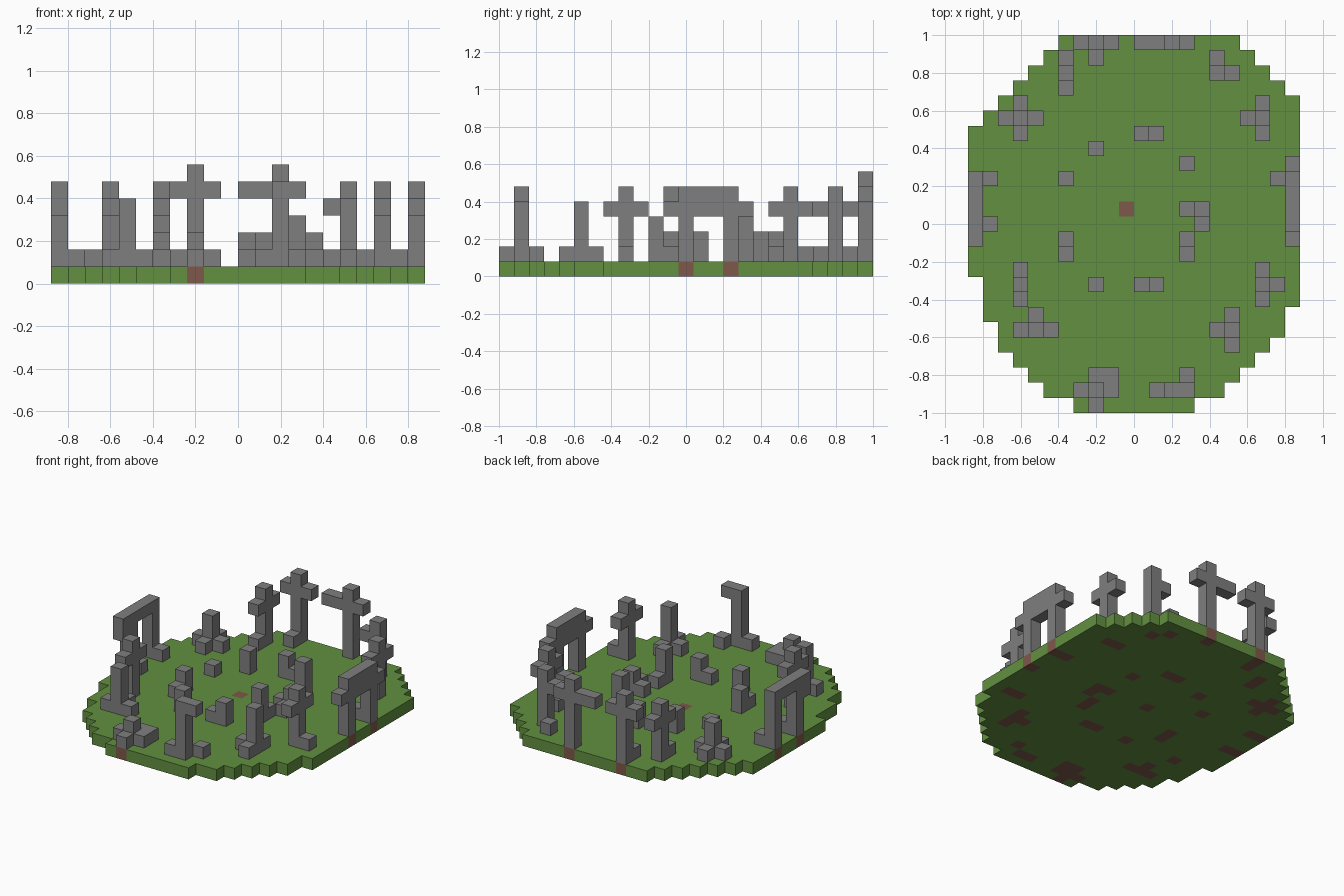
import bpy
import bmesh
from mathutils import Vector

cube = bpy.data.objects.get("Cube")
if cube:
    bpy.data.objects.remove(cube, do_unlink=True)

CELL = 0.08
ORIGIN = Vector((-0.84, -0.96, 0.04))   # centre of the first cell
SIDES = [Vector(v) for v in ((1, 0, 0), (-1, 0, 0), (0, 1, 0), (0, -1, 0), (0, 0, 1), (0, 0, -1))]
STEP = {"n": (0, 1), "s": (0, -1), "e": (1, 0), "w": (-1, 0)}


def material(name, color):
    mat = bpy.data.materials.new(name)
    mat.use_nodes = True
    mat.diffuse_color = (*color, 1)
    mat.node_tree.nodes["Principled BSDF"].inputs["Base Color"].default_value = (*color, 1)
    return mat


grass = material("grass green", (0.122, 0.279, 0.052))
soil = material("soil brown", (0.209, 0.098, 0.067))
stone = material("stone grey", (0.212, 0.212, 0.212))


def block_mesh(name, cells, mats):
    """Outer skin of a set of cells; cells maps (i, j, k) to a material slot."""
    bm = bmesh.new()
    for cell, slot in cells.items():
        centre = ORIGIN + Vector(cell) * CELL
        for n in SIDES:
            if tuple(int(c + d) for c, d in zip(cell, n)) in cells:
                continue
            u = Vector((n.y, n.z, n.x))
            v = n.cross(u)
            corners = [centre + (n + u * a + v * b) * CELL / 2
                       for a, b in ((-1, -1), (1, -1), (1, 1), (-1, 1))]
            bm.faces.new([bm.verts.new(c) for c in corners]).material_index = slot
    bmesh.ops.remove_doubles(bm, verts=bm.verts, dist=0.001)
    mesh = bpy.data.meshes.new(name)
    bm.to_mesh(mesh)
    bm.free()
    for mat in mats:
        mesh.materials.append(mat)
    obj = bpy.data.objects.new(name, mesh)
    bpy.context.collection.objects.link(obj)


graves = set()   # ground cells dug up under stones


def offset(i, j, path):
    for letter in path:
        i, j = i + STEP[letter][0], j + STEP[letter][1]
    return i, j


def marker(name, i, j, height, feet="", arms="", level=4, bar="", bar_level=5):
    """Post with low foot blocks and raised arms, placed by compass paths."""
    cells = {(i, j, k): 0 for k in range(1, height + 1)}
    for paths, k in ((feet, 1), (arms, level), (bar, bar_level)):
        for path in paths.split():
            cells[(*offset(i, j, path), k)] = 0
    graves.update((a, b) for a, b, k in cells if k == 1)
    block_mesh(name, cells, [stone])


# Tall crosses and broken crosses round the rim
marker("back_cross_right", 8, 24, 6, "s", "w e", 5)
marker("back_cross_left", 13, 24, 6, "", "w ww e", 5)
marker("back_side_cross", 6, 22, 5, "s", "n s")
marker("back_broken_cross", 17, 22, 5, "nw", "w")
marker("left_back_cross", 19, 19, 5, "w", "n s")
marker("left_front_cross", 19, 8, 5, "e", "n s")
marker("right_front_cross", 3, 8, 5, "", "n s")
marker("front_flag_stone", 13, 1, 5, "w ne", "e", 5)

# Arches made of two posts with a shared bar
marker("right_arch_back", 0, 15, 5, "e", bar="s ss")
marker("right_arch_front", 0, 12, 5, "e", "s", bar="s")
marker("left_arch_front", 21, 12, 5, "", "n nn s", bar="n nn")
marker("left_arch_back", 21, 15, 5, "w", "n")

# Pillars with rubble feet
marker("right_back_pillar", 3, 19, 3, "n s e w")
marker("right_front_pillar", 4, 5, 4, "w e n")
marker("left_front_pillar", 17, 5, 4, "w n s")
marker("front_rubble", 8, 1, 2, "w e n s ne")

# Small inner stones
inner = [(8, 17, 2, ""), (6, 15, 1, ""), (11, 18, 2, "e"), (14, 16, 3, ""), (15, 13, 2, "w s"),
         (6, 11, 2, "s"), (14, 10, 3, "n"), (8, 8, 2, ""), (12, 8, 2, "w")]
for number, (i, j, height, feet) in enumerate(inner, 1):
    marker(f"inner_stone_{number}", i, j, height, feet)

# Round grassy ground, one span of cells per row, brown soil under the stones
graves.add((10, 13))
spans = [(7, 15), (5, 17), (4, 18), (3, 19), (2, 20), (2, 21), (1, 21), (1, 22), (1, 22)]
spans += [(0, 22)] * 10
spans += [(1, 22), (2, 22), (3, 21), (4, 20), (5, 19), (6, 18)]
ground = {(i, j, 0): int((i, j) in graves)
          for j, (start, end) in enumerate(spans) for i in range(start, end)}
block_mesh("ground", ground, [grass, soil])
